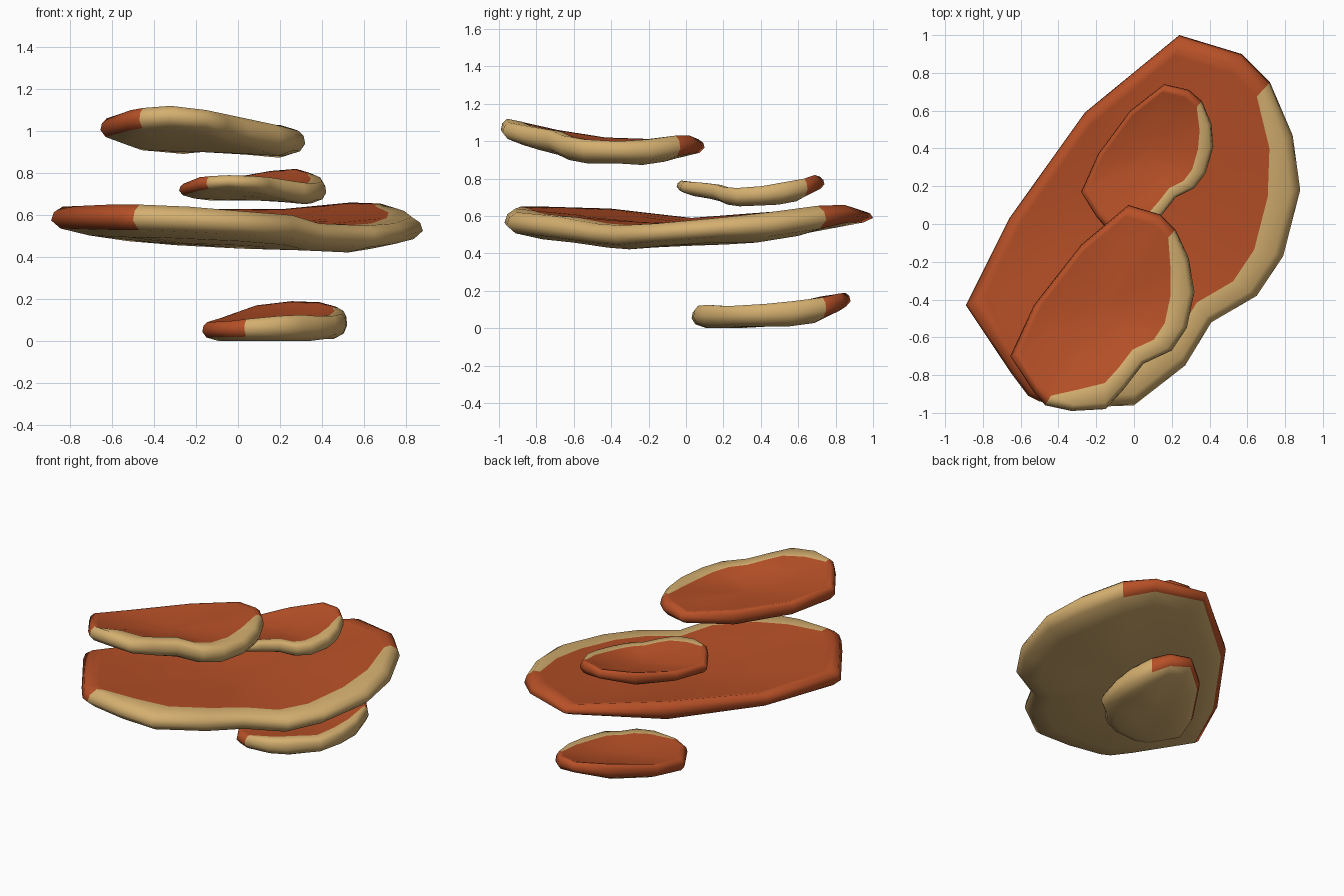
import bpy, bmesh
from mathutils import Vector


def material(name, rgb):
    m = bpy.data.materials.new(name)
    m.diffuse_color = (*rgb, 1)
    return m


RED = material("rust red cap", (0.47, 0.08, 0.02))
TAN = material("pale tan rim", (0.66, 0.43, 0.16))


def shelf(name, centre, z_top, z_bot, rim, tan_range, band):
    """Lofted slab. rim rows are (x, y, top z, bottom z), clockwise from the back tip.
    Rim spans inside tan_range get a tan edge; band is the inner limit of the tan."""
    n = len(rim)
    c = Vector(centre)
    a, b = tan_range
    bm = bmesh.new()

    def ring(scale, level, dip=0.0):
        vs = []
        for i, (x, y, zt, zb) in enumerate(rim):
            s = scale(i) if callable(scale) else scale
            p = c + (Vector((x, y)) - c) * s
            z = zb + (zt - zb) * level
            base = z_top if level > 0.5 else z_bot
            vs.append(bm.verts.new((p.x, p.y, z + (base - z) * dip)))
        return vs

    def tan_edge(i):
        # the tan band tapers out at both ends
        d = min(i - a, b - i)
        return 0.89 if d < 0 else 0.9 if d == 0 else (band + 0.05 if d == 1 else band)

    rings = [ring(0.45, 0, 0.6), ring(0.80, 0, 0.1), ring(0.95, 0.2), ring(1.0, 0.5),
             ring(0.985, 0.8), ring(0.94, 1.0), ring(tan_edge, 1.0, 0.12),
             ring(0.55, 1.0, 0.55), ring(0.25, 1.0, 0.9)]
    low = bm.verts.new((c.x, c.y, z_bot))
    high = bm.verts.new((c.x, c.y, z_top))

    for i in range(n):
        j = (i + 1) % n
        tan_side = a <= i < b
        bm.faces.new((low, rings[0][j], rings[0][i])).material_index = 1
        bm.faces.new((high, rings[-1][i], rings[-1][j])).material_index = 0
        for k in range(len(rings) - 1):
            f = bm.faces.new((rings[k][i], rings[k][j], rings[k + 1][j], rings[k + 1][i]))
            # underside always tan, wall and rim tan on the growing side only
            f.material_index = 1 if k < 1 or (k < 2 and not tan_side) or (tan_side and k < 6) else 0
    bmesh.ops.recalc_face_normals(bm, faces=bm.faces)
    for f in bm.faces:
        f.smooth = True
    me = bpy.data.meshes.new(name)
    bm.to_mesh(me)
    bm.free()
    me.materials.append(RED)
    me.materials.append(TAN)
    ob = bpy.data.objects.new(name, me)
    bpy.context.collection.objects.link(ob)
    return ob


# large main shelf
shelf("large_shelf", (0.02, 0.0), 0.56, 0.44, [
    (0.24, 1.0, 0.63, 0.55), (0.57, 0.90, 0.66, 0.54), (0.72, 0.75, 0.655, 0.50),
    (0.84, 0.47, 0.62, 0.46), (0.88, 0.18, 0.59, 0.46), (0.79, -0.17, 0.56, 0.44),
    (0.65, -0.38, 0.55, 0.42), (0.41, -0.52, 0.56, 0.43), (0.27, -0.75, 0.60, 0.46),
    (0.0, -0.96, 0.62, 0.48), (-0.25, -0.97, 0.64, 0.49), (-0.50, -0.94, 0.65, 0.50),
    (-0.56, -0.91, 0.65, 0.50), (-0.65, -0.79, 0.65, 0.50), (-0.89, -0.43, 0.64, 0.51),
    (-0.66, 0.03, 0.59, 0.48), (-0.26, 0.59, 0.63, 0.48)], (2, 11), 0.80)

# upper shelf
shelf("upper_shelf", (-0.17, -0.45), 0.99, 0.90, [
    (-0.03, 0.10, 1.01, 0.92), (0.14, 0.05, 1.03, 0.91), (0.22, -0.03, 1.03, 0.89),
    (0.29, -0.18, 1.01, 0.87), (0.32, -0.36, 1.0, 0.88), (0.28, -0.55, 1.01, 0.88),
    (0.20, -0.67, 1.03, 0.90), (0.05, -0.74, 1.06, 0.93), (-0.05, -0.87, 1.08, 0.96),
    (-0.15, -0.98, 1.10, 0.99), (-0.33, -0.99, 1.12, 1.0), (-0.47, -0.96, 1.11, 0.99),
    (-0.53, -0.89, 1.10, 0.98), (-0.655, -0.70, 1.06, 0.95), (-0.53, -0.43, 1.02, 0.91),
    (-0.28, -0.11, 1.01, 0.89)], (2, 11), 0.74)

# middle small shelf
shelf("middle_shelf", (0.08, 0.35), 0.735, 0.67, [
    (0.16, 0.74, 0.81, 0.73), (0.29, 0.71, 0.82, 0.71), (0.36, 0.65, 0.80, 0.68),
    (0.41, 0.53, 0.78, 0.66), (0.42, 0.41, 0.76, 0.655), (0.38, 0.27, 0.75, 0.65),
    (0.32, 0.19, 0.755, 0.66), (0.22, 0.14, 0.77, 0.68), (0.15, 0.05, 0.78, 0.70),
    (0.08, -0.03, 0.785, 0.71), (-0.05, -0.05, 0.79, 0.72), (-0.15, -0.02, 0.785, 0.71),
    (-0.20, 0.04, 0.78, 0.70), (-0.28, 0.17, 0.75, 0.68), (-0.19, 0.37, 0.75, 0.67),
    (-0.02, 0.60, 0.78, 0.68)], (2, 11), 0.76)

# bottom small shelf
shelf("lower_shelf", (0.2, 0.43), 0.10, 0.01, [
    (0.26, 0.88, 0.19, 0.10), (0.40, 0.84, 0.185, 0.07), (0.48, 0.75, 0.165, 0.03),
    (0.52, 0.58, 0.145, 0.01), (0.515, 0.42, 0.13, 0.01), (0.47, 0.24, 0.12, 0.01),
    (0.38, 0.17, 0.12, 0.0), (0.31, 0.09, 0.125, 0.0), (0.20, 0.04, 0.12, 0.0),
    (0.03, 0.03, 0.105, 0.0), (-0.06, 0.07, 0.095, 0.0), (-0.17, 0.26, 0.09, 0.0),
    (-0.10, 0.46, 0.11, 0.01), (0.08, 0.74, 0.17, 0.05)], (2, 9), 0.76)
